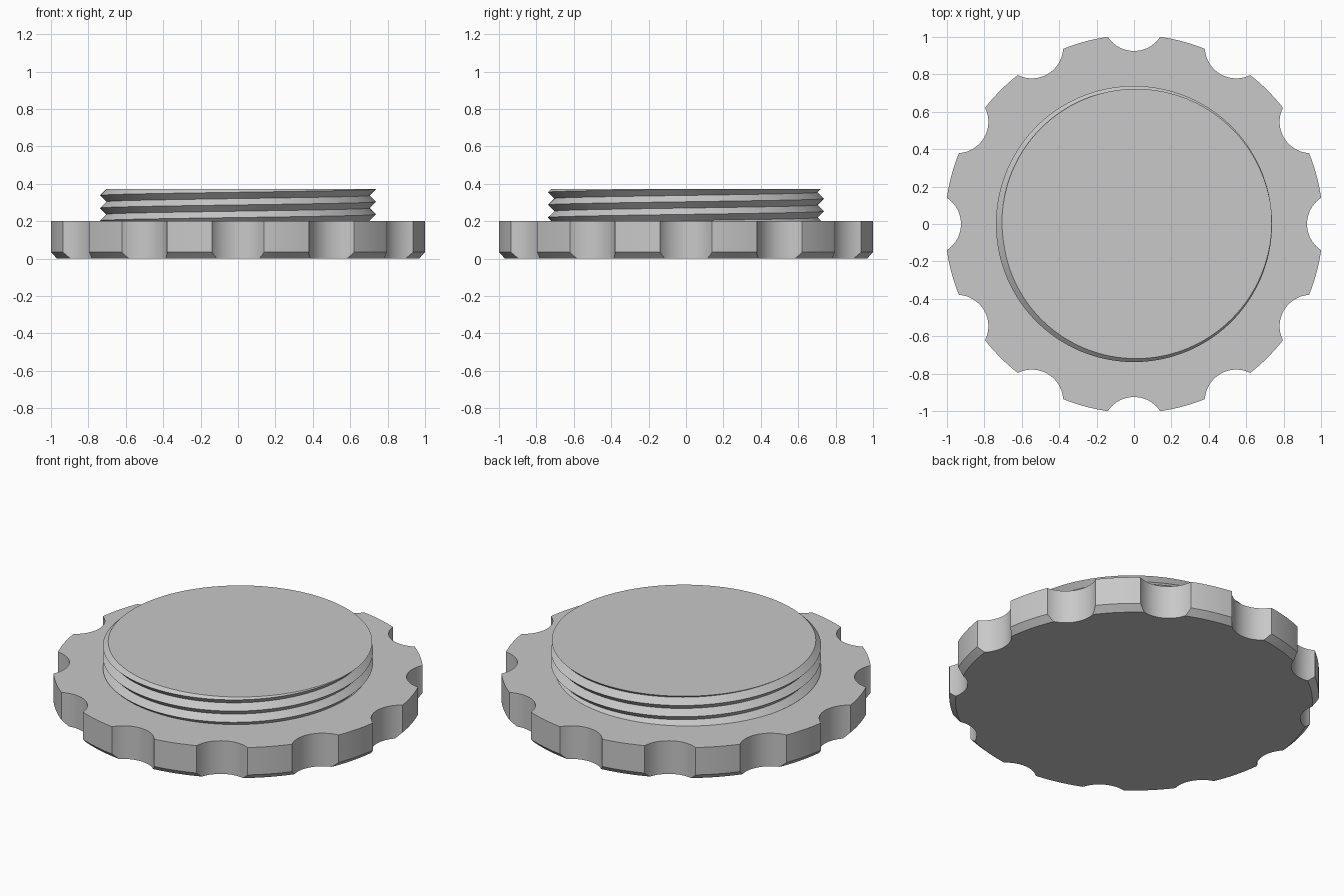
import bpy
import bmesh
from math import pi, cos, sin, floor

cube = bpy.data.objects.get("Cube")
if cube:
    bpy.data.objects.remove(cube, do_unlink=True)

grey = bpy.data.materials.new("light_grey")
grey.use_nodes = True
colour = (0.58, 0.58, 0.58, 1.0)
grey.diffuse_color = colour
grey.node_tree.nodes["Principled BSDF"].inputs["Base Color"].default_value = colour

SEGMENTS = 192
FLANGE_TOP = 0.2
PLUG_TOP = 0.373


def add_object(name, bm):
    mesh = bpy.data.meshes.new(name)
    bm.to_mesh(mesh)
    bm.free()
    mesh.materials.append(grey)
    obj = bpy.data.objects.new(name, mesh)
    bpy.context.collection.objects.link(obj)
    return obj


def revolve(name, profile_at):
    """Skin a full turn of (radius, height) profiles and cap both ends."""
    bm = bmesh.new()
    columns = []
    for i in range(SEGMENTS + 1):
        a = 2 * pi * i / SEGMENTS
        columns.append([bm.verts.new((r * cos(a), r * sin(a), z))
                        for r, z in profile_at(i / SEGMENTS)])
    for left, right in zip(columns, columns[1:]):
        for k in range(len(left) - 1):
            bm.faces.new((left[k], right[k], right[k + 1], left[k + 1]))
    bmesh.ops.remove_doubles(bm, verts=bm.verts, dist=1e-5)
    rim = [e for e in bm.edges if e.is_boundary]
    bmesh.ops.holes_fill(bm, edges=rim, sides=0)
    bmesh.ops.recalc_face_normals(bm, faces=bm.faces)
    return add_object(name, bm)


def smooth(obj):
    bpy.ops.object.select_all(action='DESELECT')
    obj.select_set(True)
    bpy.context.view_layer.objects.active = obj
    bpy.ops.object.shade_smooth_by_angle(angle=pi / 6)


# Flange disc with a chamfered lower edge
flange = revolve("grip_flange", lambda turn: [
    (0.975, 0), (1.01, 0.035), (1.01, FLANGE_TOP)])

# Twelve round finger scallops cut straight through the rim
bm = bmesh.new()
for i in range(12):
    a = i * pi / 6
    cyl = bmesh.ops.create_cone(bm, cap_ends=True, segments=64,
                                radius1=0.168, radius2=0.168, depth=1)
    bmesh.ops.translate(bm, verts=cyl["verts"],
                        vec=(1.093 * cos(a), 1.093 * sin(a), 0))
cutter = add_object("scallop_cutter", bm)
cutter.hide_render = True
cut = flange.modifiers.new("scallops", 'BOOLEAN')
cut.operation = 'DIFFERENCE'
cut.solver = 'EXACT'
cut.object = cutter
bpy.context.view_layer.objects.active = flange
bpy.ops.object.modifier_apply(modifier=cut.name)
bpy.data.objects.remove(cutter, do_unlink=True)
smooth(flange)

# Threaded plug: a V-thread helix trimmed flat at the top
PITCH = 0.0675
CREST = 0.304
MINOR, MAJOR = 0.704, 0.738


def thread_profile(turn):
    points = []
    for k in range(-6, 5):
        z = CREST + PITCH * (turn + k / 2)
        z = min(max(z, FLANGE_TOP - 0.01), PLUG_TOP)
        phase = (z - CREST) / PITCH - turn
        wave = abs(2 * (phase - floor(phase)) - 1)
        points.append((MINOR + (MAJOR - MINOR) * wave, z))
    return points


smooth(revolve("threaded_plug", thread_profile))
